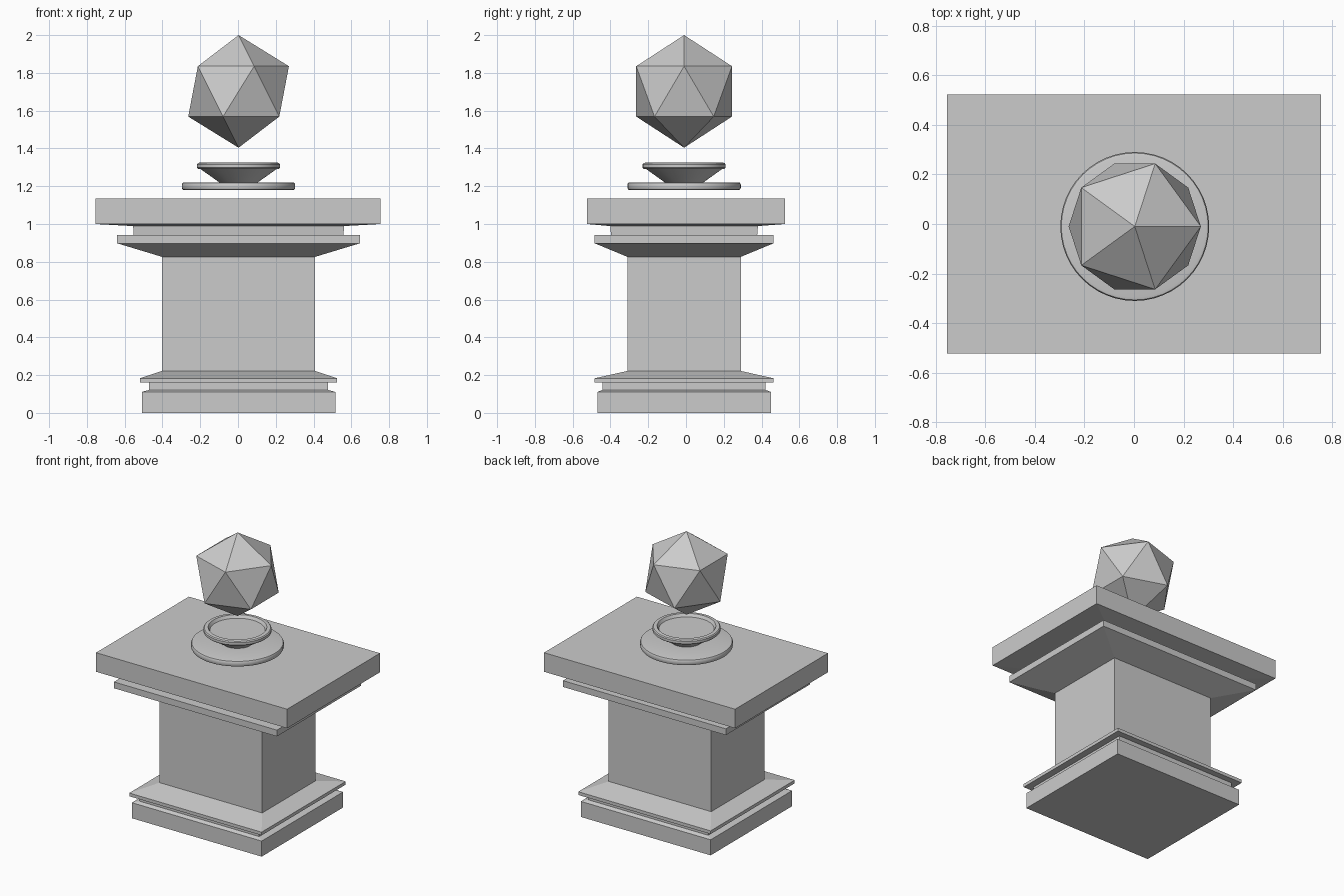
import bpy, bmesh, math

if "Cube" in bpy.data.objects:
    bpy.data.objects.remove(bpy.data.objects["Cube"])

CX, CY = 0.003, -0.01   # axis of everything below and above the top slab


def finish(name, bm, smooth=False):
    bmesh.ops.recalc_face_normals(bm, faces=bm.faces[:])
    mesh = bpy.data.meshes.new(name)
    bm.to_mesh(mesh)
    bm.free()
    ob = bpy.data.objects.new(name, mesh)
    bpy.context.collection.objects.link(ob)
    if smooth:
        bpy.ops.object.select_all(action='DESELECT')
        ob.select_set(True)
        bpy.context.view_layer.objects.active = ob
        bpy.ops.object.shade_smooth_by_angle(angle=math.radians(30))
    return ob


def loft(name, rings, closed_ends=True, smooth=False):
    """Skin a stack of point rings and cap both ends."""
    bm = bmesh.new()
    loops = [[bm.verts.new(p) for p in ring] for ring in rings]
    n = len(loops[0])
    for a, b in zip(loops, loops[1:]):
        for i in range(n):
            j = (i + 1) % n
            bm.faces.new((a[i], a[j], b[j], b[i]))
    bm.faces.new(loops[0][::-1])
    bm.faces.new(loops[-1])
    return finish(name, bm, smooth)


def rect(hx, hy, z, cx=CX, cy=CY):
    return [(cx + sx * hx, cy + sy * hy, z)
            for sx, sy in ((-1, -1), (1, -1), (1, 1), (-1, 1))]


def circle(r, z, n=48):
    return [(CX + r * math.cos(2 * math.pi * i / n),
             CY + r * math.sin(2 * math.pi * i / n), z) for i in range(n)]


# Pedestal: stepped plinth, square shaft and flared capital (half x, half y, z)
pedestal = [
    (0.512, 0.459, 0.0), (0.512, 0.459, 0.111), (0.473, 0.431, 0.122),
    (0.473, 0.431, 0.16), (0.522, 0.474, 0.16), (0.522, 0.474, 0.183),
    (0.405, 0.30, 0.222), (0.405, 0.30, 0.826),
    (0.643, 0.474, 0.898), (0.643, 0.474, 0.943),
    (0.556, 0.387, 0.943), (0.558, 0.391, 0.989),
]
rings = [rect(*p) for p in pedestal]

# Overhanging top slab
rings += [rect(0.754, 0.523, z, 0, 0) for z in (1.0, 1.136)]
loft("pedestal_and_slab", rings)

# Floating round stand: disc foot, flared cup and shallow dish (radius, z)
stand = [
    (0.285, 1.179), (0.296, 1.182), (0.30, 1.19), (0.30, 1.21), (0.296, 1.218),
    (0.285, 1.221), (0.103, 1.221), (0.20, 1.29), (0.212, 1.291),
    (0.22, 1.298), (0.22, 1.316), (0.214, 1.323), (0.205, 1.325),
    (0.19, 1.325), (0.178, 1.305),
]
loft("orb_stand", [circle(r, z) for r, z in stand], smooth=True)

# Hovering twenty-sided crystal
bm = bmesh.new()
bmesh.ops.create_icosphere(bm, subdivisions=1, radius=0.298)
bmesh.ops.translate(bm, verts=bm.verts[:], vec=(CX, CY, 1.702))
finish("crystal", bm)
